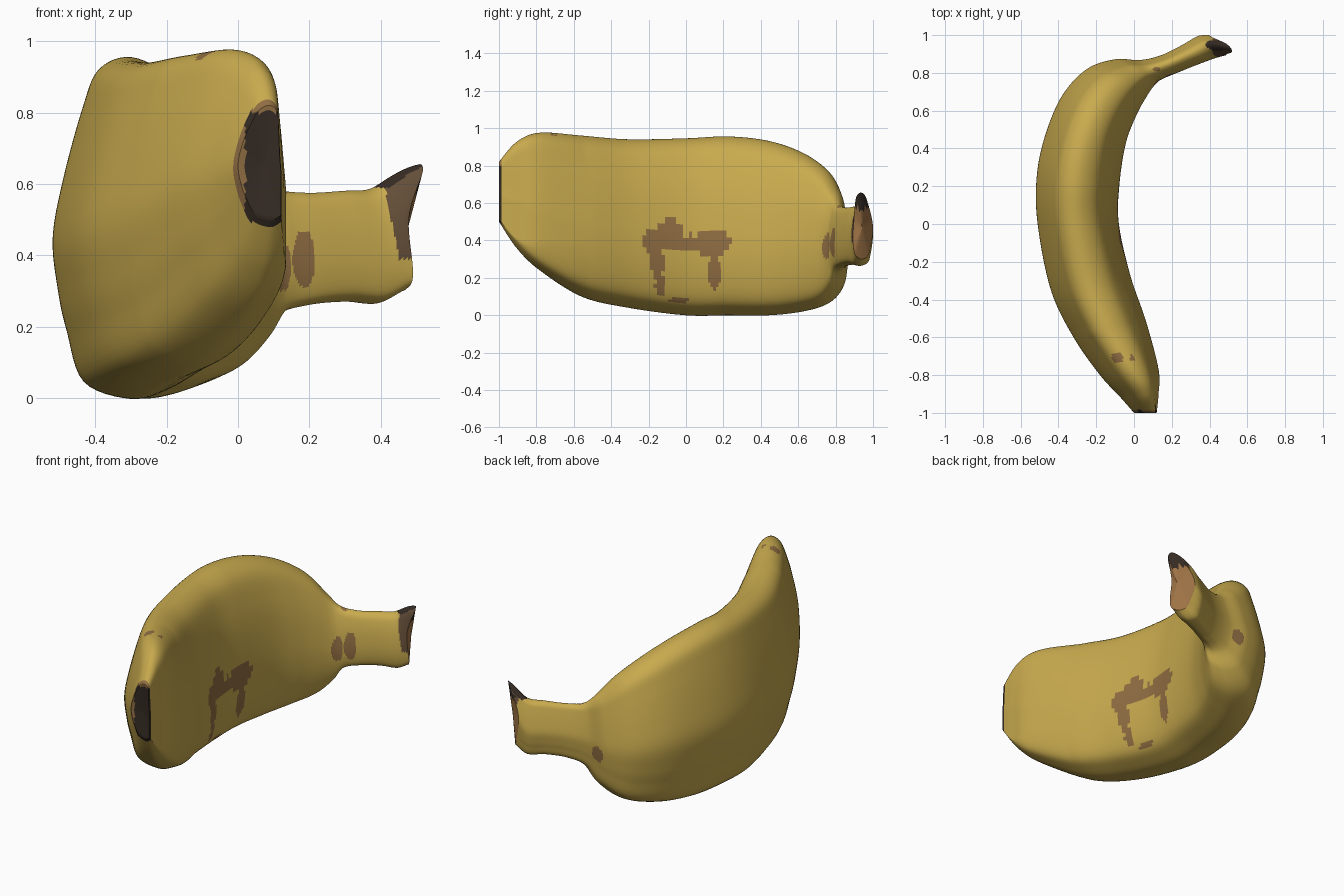
import bpy, bmesh, math
from mathutils import Vector

cube = bpy.data.objects.get("Cube")
if cube:
    bpy.data.objects.remove(cube)

AROUND, STEPS = 96, 14


def material(name, rgb):
    m = bpy.data.materials.new(name)
    m.use_nodes = True
    m.diffuse_color = (*rgb, 1)
    m.node_tree.nodes["Principled BSDF"].inputs["Base Color"].default_value = (*rgb, 1)
    return m


MATS = [material("ripe yellow", (.578, .402, .076)),
        material("bruise brown", (.28, .155, .055)),
        material("tip black", (.035, .024, .017)),
        material("stem dark brown", (.127, .076, .04)),
        material("stem cut tan", (.34, .17, .06))]
YELLOW, BRUISE, BLACK, DARK, TAN = range(5)


def spline(a, b, c, d, t):
    """Catmull-Rom interpolation of equally long tuples."""
    return [.5 * (2*q + (r-p)*t + (2*p - 5*q + 4*r - s)*t*t + (3*q - p - 3*r + s)*t**3)
            for p, q, r, s in zip(a, b, c, d)]


# Stations from blossom tip to stem: outer x, y, inner x, y, bottom z, top z
stations = [
    (0, -1, .12, -1, .5, .82),
    (-.07, -.92, .13, -.9, .36, .925),
    (-.18, -.8, .13, -.77, .24, .975),
    (-.32, -.6, .065, -.52, .1, .96),
    (-.44, -.35, -.02, -.27, .04, .94),
    (-.51, 0, -.08, 0, 0, .945),
    (-.515, .25, -.078, .2, 0, .955),
    (-.47, .47, -.045, .42, 0, .93),
    (-.38, .68, .01, .57, .02, .865),
    (-.25, .82, .07, .68, .06, .77),
    (-.1, .872, .118, .745, .14, .655),
    (.03, .868, .16, .772, .23, .59),
    (.14, .892, .24, .805, .26, .575),
    (.25, .945, .34, .845, .27, .58),
    (.34, .995, .43, .878, .265, .59),
    (.405, .998, .49, .892, .3, .655)]

# Cross-section: across (outer to inner), height
section = [(0, 1), (-.41, .93), (-.62, .7), (-.87, .28), (-1, -.06), (-.93, -.37),
           (-.82, -.6), (-.6, -.9), (0, -1), (.45, -.95), (.78, -.84), (.95, -.58),
           (1, -.2), (.9, .25), (.72, .6), (.45, .88)]


def outline():
    n, pts = len(section), []
    for i in range(AROUND):
        k, f = divmod(i * n / AROUND, 1)
        pts.append(spline(*(section[(int(k) + j) % n] for j in (-1, 0, 1, 2)), f))
    return pts


def ring(t, profile):
    last = len(stations) - 1
    k = min(int(t), last - 1)
    near = [stations[max(0, min(last, k + j))] for j in (-1, 0, 1, 2)]
    ox, oy, ix, iy, zb, zt = spline(*near, t - k)
    skew = .5 * max(0, 1 - t / 3)
    flare = max(0, t - last + 1) ** 2
    pts = []
    for u, w in profile:
        u = min(1, u + skew * w * w)
        push = flare * (.055 * max(0, w) ** 2 - .01 * math.cos(w * 3))
        pts.append(Vector(((ox+ix)/2 + u*(ix-ox)/2 + push,
                           (oy+iy)/2 + u*(iy-oy)/2 - push * .2,
                           (zb+zt)/2 + w*(zt-zb)/2)))
    return pts


def shrink(pts, scale, offset):
    mid = sum(pts, Vector()) / len(pts)
    return [mid + (p - mid) * scale + Vector(offset) for p in pts]


# Fruit body: lofted rings with stepped end caps
profile = outline()
body = [ring(i / STEPS, profile) for i in range((len(stations) - 1) * STEPS + 1)]
caps = (.92, .75, .5, .25, .05)
tip = [shrink(body[0], s, (0, .012 * (1 - s), 0)) for s in reversed(caps)]
end = [shrink(body[-1], s, (.012 * (1 - s), 0, 0)) for s in caps]
bm = bmesh.new()
rings = [[bm.verts.new(p) for p in r] for r in tip + body + end]
for a, b in zip(rings, rings[1:]):
    for i in range(AROUND):
        j = (i + 1) % AROUND
        bm.faces.new((a[i], a[j], b[j], b[i]))
bm.faces.new(rings[0])
bm.faces.new(rings[-1])
bmesh.ops.recalc_face_normals(bm, faces=bm.faces)
bm.normal_update()

# Bruises as ellipses: centre and radii in the plane they face
side_spots = [(-.09, .43, .08, .085), (-.18, .4, .06, .06), (.14, .39, .1, .075),
              (.02, .385, .1, .045), (-.15, .28, .035, .09), (-.135, .16, .03, .05),
              (.15, .23, .035, .09), (.165, .23, .025, .05), (-.04, .08, .05, .016)]
front_spots = [(.185, .39, .032, .08), (.125, .37, .025, .07)]
top_spots = [(-.085, -.71, .032, .03), (-.015, -.71, .012, .015), (.12, .82, .02, .012)]
back_spots = [(-.03, .34, .04, .045)]


def inside(spots, a, b):
    return any(((a-p)/r)**2 + ((b-q)/s)**2 < 1 for p, q, r, s in spots)


def colour(c, n, cap):
    x, y, z = c
    if cap == "tip" or y < -.985:
        return BRUISE if x < .02 or z > .8 else BLACK
    if cap == "end":
        return BLACK if z > .57 else TAN
    if x > .35 and z > .59 and n.z > .3 and y > .92:
        return BLACK
    if z > .39 and x > .41 + (.6 - z) * .2:
        return DARK
    if n.x > .1 and abs(y) < .4 and inside(side_spots, y, z):
        return BRUISE
    if n.y < 0 and y > .6 and inside(front_spots, x, z):
        return BRUISE
    if n.z > .2 and z > .5 and inside(top_spots, x, y):
        return BRUISE
    if n.y > .3 and y > .7 and inside(back_spots, x, z):
        return BRUISE
    return YELLOW


bm.faces.ensure_lookup_table()
quads = len(bm.faces) - 2
cap_faces = len(caps) * AROUND
for i, f in enumerate(bm.faces):
    cap = None
    if i < cap_faces or i == quads:
        cap = "tip"
    elif i >= quads - cap_faces:
        cap = "end"
    f.material_index = colour(f.calc_center_median(), f.normal, cap)

mesh = bpy.data.meshes.new("curved_fruit")
bm.to_mesh(mesh)
bm.free()
for m in MATS:
    mesh.materials.append(m)
fruit = bpy.data.objects.new("curved_fruit", mesh)
bpy.context.collection.objects.link(fruit)
bpy.ops.object.select_all(action="DESELECT")
fruit.select_set(True)
bpy.context.view_layer.objects.active = fruit
bpy.ops.object.shade_smooth_by_angle(angle=math.radians(40))
